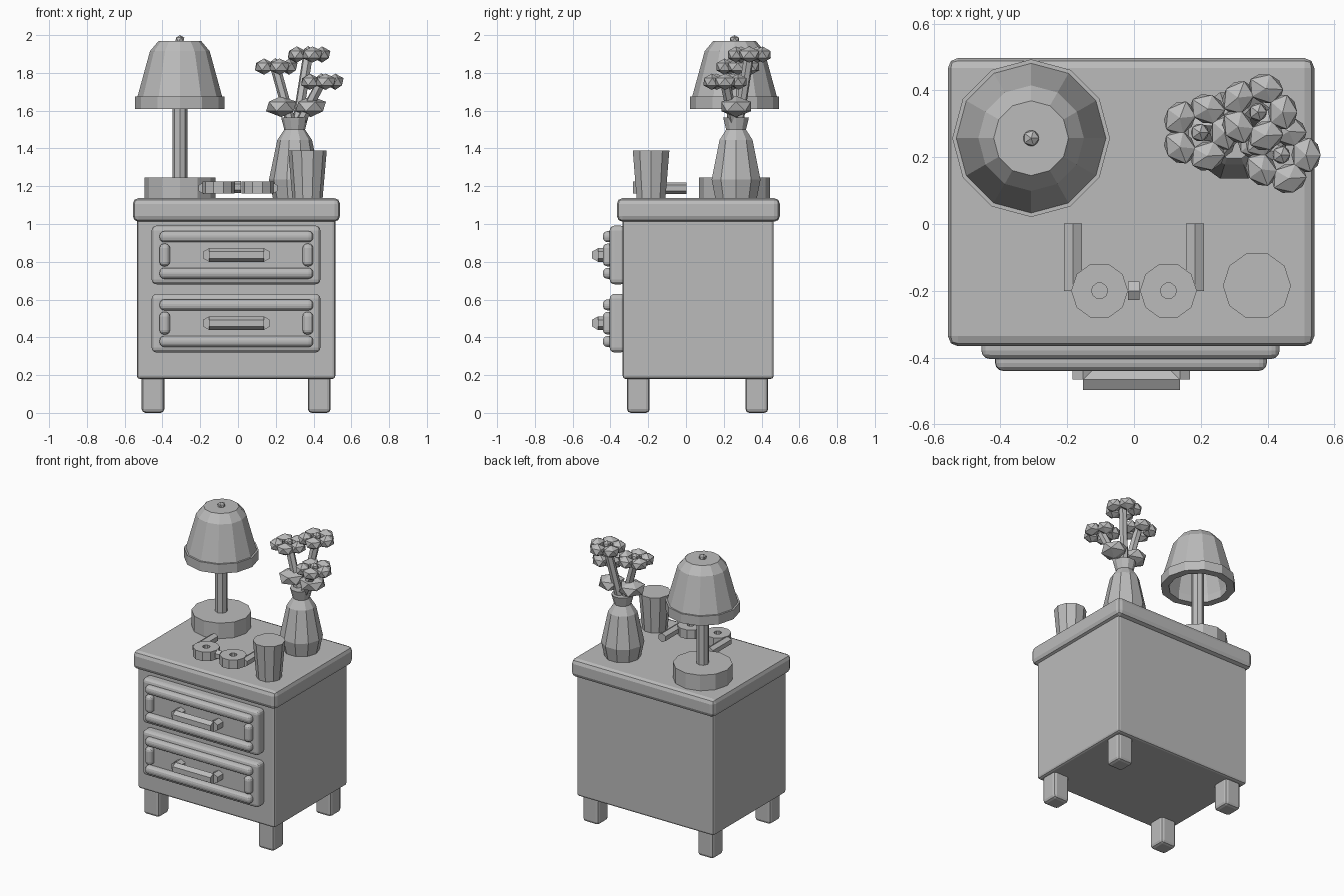
import bpy, bmesh, math
from mathutils import Vector, Matrix

cube = bpy.data.objects.get("Cube")
if cube:
    bpy.data.objects.remove(cube, do_unlink=True)

grey = bpy.data.materials.new("plain_grey")
grey.use_nodes = True
grey.diffuse_color = (0.5, 0.5, 0.5, 1)
grey.node_tree.nodes["Principled BSDF"].inputs["Base Color"].default_value = (0.5, 0.5, 0.5, 1)


def finish(name, bm):
    bmesh.ops.recalc_face_normals(bm, faces=bm.faces)
    mesh = bpy.data.meshes.new(name)
    bm.to_mesh(mesh)
    bm.free()
    mesh.materials.append(grey)
    ob = bpy.data.objects.new(name, mesh)
    bpy.context.collection.objects.link(ob)
    return ob


def box(name, xs, ys, zs, bevel, segments=2):
    """Box from ranges, with rounded edges."""
    bm = bmesh.new()
    bmesh.ops.create_cube(bm, size=1)
    for v in bm.verts:
        for i, (lo, hi) in enumerate((xs, ys, zs)):
            v.co[i] = lo if v.co[i] < 0 else hi
    bmesh.ops.bevel(bm, geom=bm.edges[:], offset=bevel, segments=segments,
                    profile=0.5, affect='EDGES')
    return finish(name, bm)


def lathe(name, x, y, profile, sides, closed=False):
    """Revolve (radius, z) points; cap open ends unless the profile is a loop."""
    bm = bmesh.new()
    rings = []
    for r, z in profile:
        rings.append([bm.verts.new((x + r * math.cos(a), y + r * math.sin(a), z))
                      for a in (math.tau * k / sides for k in range(sides))])
    pairs = list(zip(rings, rings[1:]))
    if closed:
        pairs.append((rings[-1], rings[0]))
    else:
        bm.faces.new(rings[0])
        bm.faces.new(rings[-1])
    for a, b in pairs:
        for k in range(sides):
            j = (k + 1) % sides
            bm.faces.new((a[k], a[j], b[j], b[k]))
    return finish(name, bm)


def rod(name, start, end, radius):
    """Six-sided prism between two points, ridge upwards."""
    start, end = Vector(start), Vector(end)
    d = end - start
    bm = bmesh.new()
    bmesh.ops.create_cone(bm, cap_ends=True, segments=6, radius1=radius,
                          radius2=radius, depth=d.length)
    rot = d.to_track_quat('Z', 'Y').to_matrix().to_4x4()
    bm.transform(Matrix.Translation((start + end) / 2) @ rot)
    return finish(name, bm)


def blob(name, centre, size, turn=0.0):
    """Faceted, stretched ball."""
    bm = bmesh.new()
    bmesh.ops.create_icosphere(bm, subdivisions=1, radius=1)
    bm.transform(Matrix.Translation(centre) @ Matrix.Rotation(turn, 4, 'Z')
                 @ Matrix.Diagonal((*size, 1)))
    return finish(name, bm)


# Cabinet
box("cabinet_body", (-0.535, 0.515), (-0.335, 0.464), (0.18, 1.03), 0.015)
box("cabinet_top", (-0.557, 0.54), (-0.366, 0.497), (1.012, 1.137), 0.03)
for side, x in (("right", -0.45), ("left", 0.43)):
    for end, y in (("front", -0.252), ("back", 0.375)):
        box(f"{end}_{side}_leg", (x - 0.06, x + 0.06), (y - 0.06, y + 0.06),
            (0, 0.2), 0.02)

# Drawers with raised trim and handles
for label, z in (("upper", 0.836), ("lower", 0.475)):
    box(label + "_drawer", (-0.457, 0.436), (-0.404, -0.32),
        (z - 0.155, z + 0.155), 0.025, 3)
    for s in (-1, 1):
        c = z + s * 0.097
        box(label + "_drawer_rail", (-0.415, 0.398), (-0.44, -0.375),
            (c - 0.029, c + 0.029), 0.024, 3)
        x = -0.009 + s * 0.379
        box(label + "_drawer_stile", (x - 0.028, x + 0.028), (-0.44, -0.375),
            (z - 0.06, z + 0.06), 0.024, 3)
        x = -0.008 + s * 0.145
        rod(label + "_handle_post", (x, -0.39, z), (x, -0.466, z), 0.036)
    rod(label + "_handle_bar", (-0.153, -0.466, z), (0.137, -0.466, z), 0.036)

# Lamp
LX, LY = -0.308, 0.257
lathe("lamp_base", LX, LY, [(0.188, 1.13), (0.188, 1.245)], 12)
lathe("lamp_pole", LX, LY, [(0.04, 1.24), (0.04, 1.95)], 8)
lathe("lamp_shade", LX, LY,
      [(0.001, 1.97), (0.112, 1.97), (0.158, 1.915), (0.224, 1.675), (0.236, 1.675),
       (0.236, 1.61), (0.185, 1.61), (0.185, 1.66), (0.13, 1.9), (0.001, 1.93)],
      12, closed=True)
blob("lamp_finial", (LX, LY, 1.976), (0.027, 0.027, 0.024))

# Vase
VX, VY = 0.3, 0.265
lathe("vase", VX, VY, [(0.115, 1.135), (0.136, 1.235), (0.092, 1.445),
                       (0.055, 1.5), (0.072, 1.565)], 10)

# Flowers with five petals each
for fx, fy, fz in ((0.197, 0.274, 1.833), (0.371, 0.335, 1.897), (0.441, 0.207, 1.753)):
    rod("flower_stem", (VX + (fx - VX) * 0.15, VY + (fy - VY) * 0.15, 1.52),
        (fx, fy, fz), 0.027)
    blob("flower_centre", (fx, fy, fz + 0.015), (0.03, 0.03, 0.03))
    for k in range(5):
        a = math.tau * k / 5
        blob("flower_petal", (fx + 0.074 * math.cos(a), fy + 0.074 * math.sin(a), fz),
             (0.049, 0.06, 0.043), a)

# Leaves
for s in (-1, 1):
    blob("leaf", (VX + 0.007 + s * 0.078, VY, 1.622), (0.09, 0.092, 0.056))

# Cup
lathe("cup", 0.368, -0.185, [(0.08, 1.135), (0.102, 1.39)], 10)

# Spectacles
for s in (-1, 1):
    lathe("spectacle_rim", s * 0.103, -0.2, [(0.085, 1.162), (0.085, 1.225),
                                             (0.024, 1.225), (0.024, 1.162)], 10, closed=True)
    rod("spectacle_arm", (s * 0.182, -0.2, 1.19), (s * 0.182, 0.002, 1.19), 0.031)
rod("spectacle_bridge", (-0.018, -0.2, 1.195), (0.016, -0.2, 1.195), 0.032)
